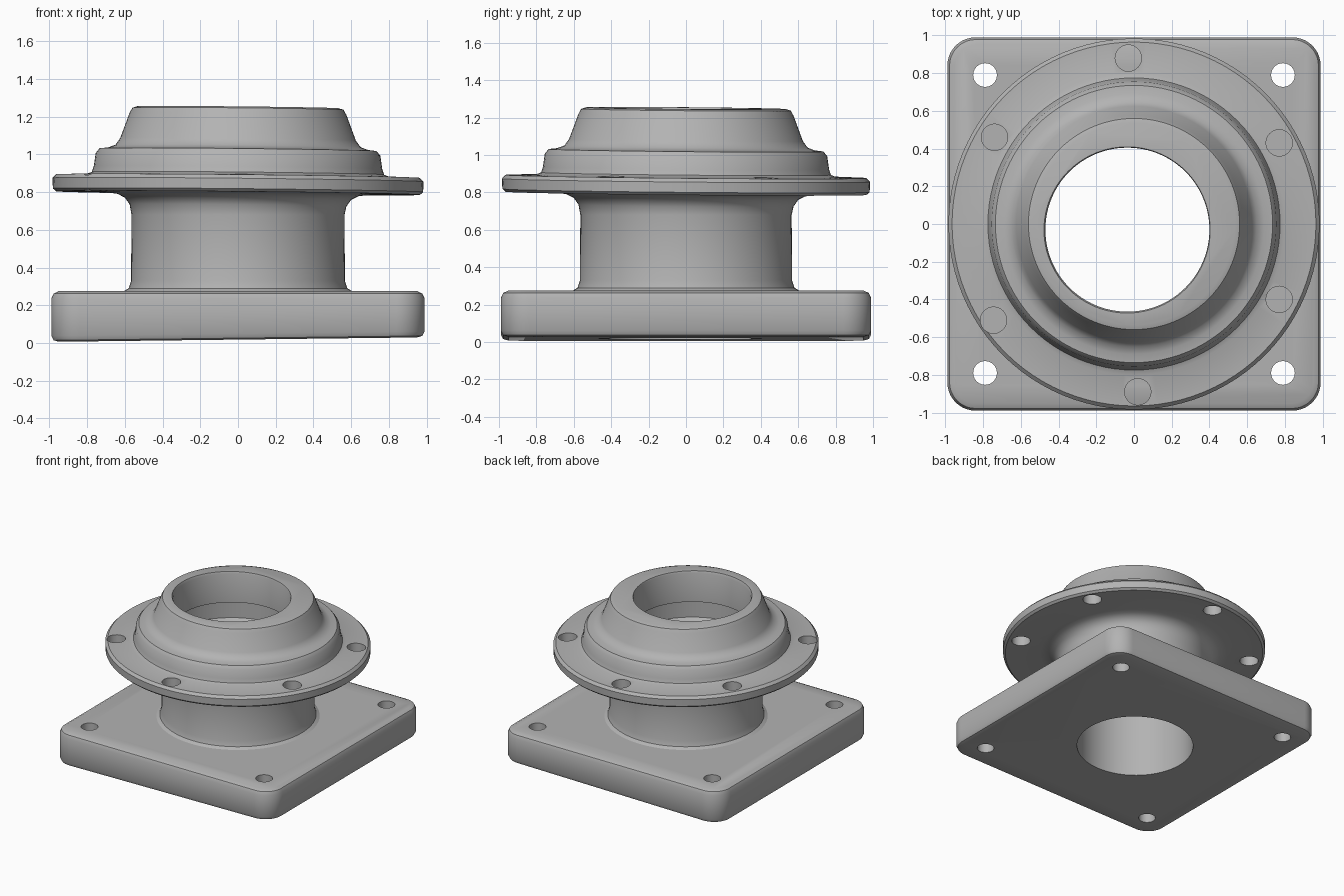
import bpy, bmesh
from math import cos, sin, pi, radians

cube = bpy.data.objects.get("Cube")
if cube:
    bpy.data.objects.remove(cube, do_unlink=True)

metal = bpy.data.materials.new("cast grey")
metal.use_nodes = True
GREY = (0.45, 0.45, 0.45, 1)
metal.diffuse_color = GREY
metal.node_tree.nodes["Principled BSDF"].inputs["Base Color"].default_value = GREY


def finish(name, bm):
    bmesh.ops.recalc_face_normals(bm, faces=bm.faces)
    mesh = bpy.data.meshes.new(name)
    bm.to_mesh(mesh)
    bm.free()
    obj = bpy.data.objects.new(name, mesh)
    bpy.context.collection.objects.link(obj)
    mesh.materials.append(metal)
    return obj


def stack(name, rings):
    """Solid made by bridging equal-length rings from bottom to top."""
    bm = bmesh.new()
    loops = [[bm.verts.new(p) for p in ring] for ring in rings]
    n = len(loops[0])
    for a, b in zip(loops, loops[1:]):
        for i in range(n):
            j = (i + 1) % n
            bm.faces.new((a[i], a[j], b[j], b[i]))
    bm.faces.new(loops[0][::-1])
    bm.faces.new(loops[-1])
    return finish(name, bm)


def circle(r, z, x=0, y=0, n=96):
    return [(x + r * cos(2 * pi * i / n), y + r * sin(2 * pi * i / n), z) for i in range(n)]


def lathe(name, profile, x=0, y=0, n=96):
    return stack(name, [circle(r, z, x, y, n) for r, z in profile])


def rounded_square(half, radius, z, steps=10):
    pts = []
    for k, (sx, sy) in enumerate(((1, 1), (-1, 1), (-1, -1), (1, -1))):
        for i in range(steps + 1):
            a = pi / 2 * (k + i / steps)
            pts.append((sx * (half - radius) + radius * cos(a),
                        sy * (half - radius) + radius * sin(a), z))
    return pts


def tilt(obj, low, high, sx, sy):
    """Lean the part of the casting between two heights."""
    for v in obj.data.vertices:
        if low < v.co.z < high:
            v.co.z += sx * v.co.x + sy * v.co.y


# Base plate with softened edges and a slightly leaning underside
plate = stack("base_plate", [rounded_square(0.99 - d, 0.15 - d, z) for d, z in (
    (0.04, 0.018), (0.012, 0.026), (0, 0.05), (0, 0.235), (0.012, 0.262), (0.04, 0.275))])
tilt(plate, -1, 0.1, 0.012, 0)

# Neck, bolting flange, step and tapered collar
hub = lathe("flanged_hub", (
    (0.59, 0.2), (0.61, 0.272), (0.58, 0.29), (0.567, 0.33), (0.565, 0.68), (0.575, 0.73),
    (0.6, 0.765), (0.64, 0.785), (0.7, 0.793), (0.965, 0.795), (0.982, 0.81), (0.984, 0.865),
    (0.965, 0.885), (0.8, 0.89), (0.775, 0.9), (0.765, 0.93), (0.755, 1.0), (0.735, 1.025),
    (0.69, 1.03), (0.65, 1.045), (0.625, 1.08), (0.575, 1.215), (0.56, 1.242), (0.535, 1.25)))
tilt(hub, 0.7, 2, -0.01, -0.009)

# Bore with an inner relief behind the collar lip
bore = lathe("bore_cutter", ((0.435, -0.1), (0.435, 0.76), (0.51, 0.84), (0.51, 0.97),
                             (0.435, 1.0), (0.435, 1.235), (0.46, 1.3)), -0.035, -0.03)

# Bolt holes of the plate and of the flange
plate_holes = [lathe("plate_hole_cutter", ((0.063, -0.1), (0.063, 0.4)), sx * 0.79, sy * 0.79, 24)
               for sx in (-1, 1) for sy in (-1, 1)]
flange_holes = [lathe("flange_hole_cutter", ((0.07, 0.7), (0.07, 1.0)), x, y, 24)
                for x, y in ((-0.03, 0.88), (0.77, 0.43), (0.77, -0.4),
                             (0.02, -0.89), (-0.745, -0.51), (-0.74, 0.46))]


def cut(obj, cutters):
    bpy.context.view_layer.objects.active = obj
    for c in cutters:
        c.hide_render = True
        mod = obj.modifiers.new("hole", 'BOOLEAN')
        mod.operation, mod.solver, mod.object = 'DIFFERENCE', 'EXACT', c
        bpy.ops.object.modifier_apply(modifier=mod.name)


cut(plate, [bore] + plate_holes)
cut(hub, [bore] + flange_holes)
for c in [bore] + plate_holes + flange_holes:
    bpy.data.objects.remove(c, do_unlink=True)

# Smooth casting surfaces, crisp hole rims
bpy.ops.object.select_all(action='DESELECT')
for obj in (plate, hub):
    obj.select_set(True)
bpy.context.view_layer.objects.active = hub
bpy.ops.object.shade_smooth_by_angle(angle=radians(40))
